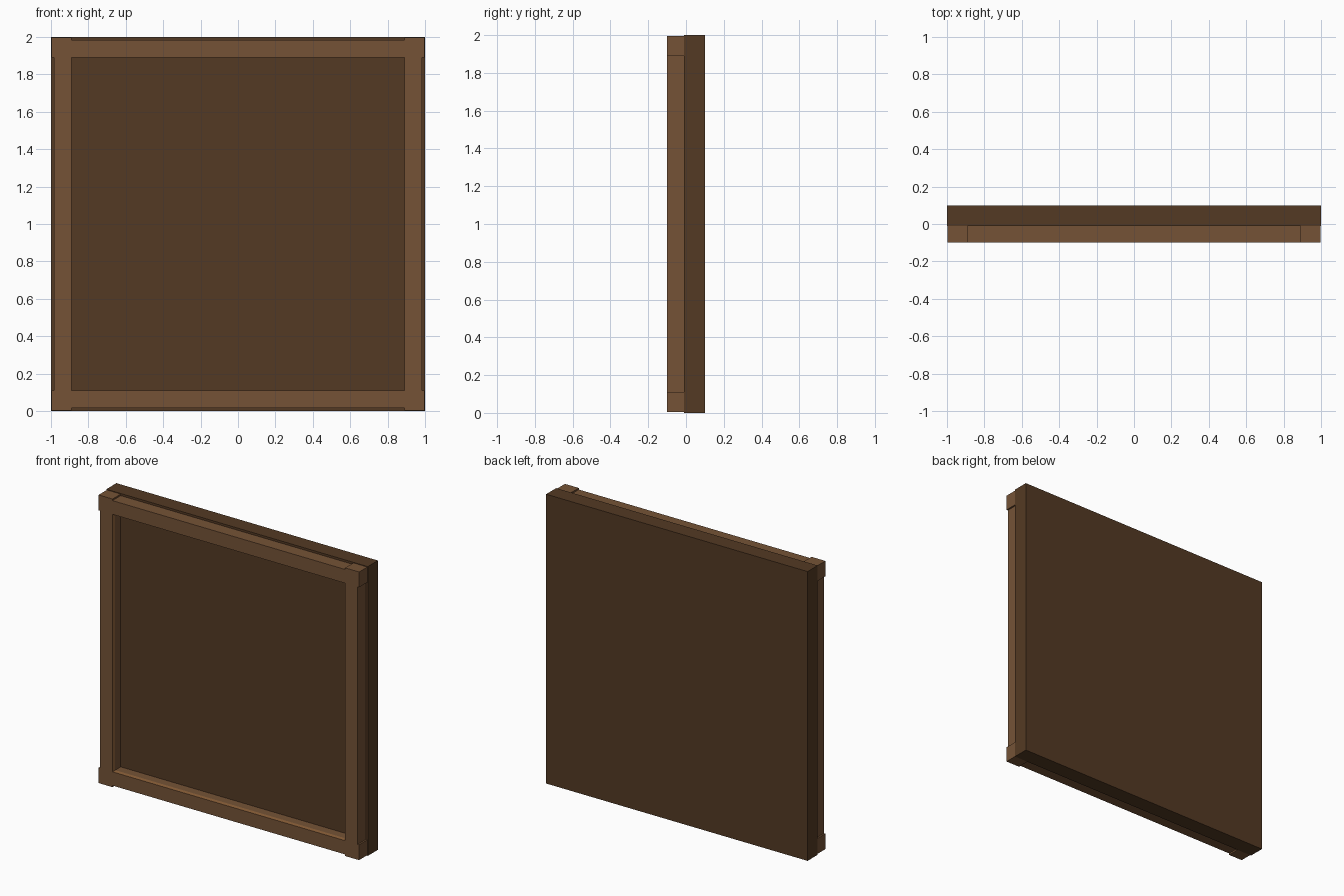
import bpy, bmesh
from math import pi
from mathutils import Matrix, Vector

cube = bpy.data.objects.get("Cube")
if cube:
    bpy.data.objects.remove(cube, do_unlink=True)


def material(name, rgb):
    mat = bpy.data.materials.new(name)
    mat.use_nodes = True
    mat.diffuse_color = (*rgb, 1)
    mat.node_tree.nodes["Principled BSDF"].inputs["Base Color"].default_value = (*rgb, 1)
    return mat


dark_wood = material("dark wood", (0.088, 0.042, 0.017))
frame_wood = material("frame wood", (0.178, 0.086, 0.037))
light_wood = material("light wood", (0.29, 0.13, 0.045))

FRONT, JOIN, BACK = -0.10, -0.01, 0.10   # depth planes
INNER, RAIL, CORNER = 0.89, 0.985, 0.996  # distances from the centre
LIP = -0.07                               # rear edge of the light inner strip
CENTRE = Vector((0, 0, 1))


def box(name, low, high, mats, turn=0, lip=False):
    """Box between two corners, measured from the panel centre, turned about y."""
    low, high = Vector(low), Vector(high)
    bm = bmesh.new()
    bmesh.ops.create_cube(bm, size=1)
    bmesh.ops.scale(bm, vec=high - low, verts=bm.verts)
    bmesh.ops.translate(bm, vec=(low + high) / 2, verts=bm.verts)
    if lip:
        # front strip of the face that looks into the opening
        bmesh.ops.bisect_plane(bm, geom=bm.verts[:] + bm.edges[:] + bm.faces[:],
                               plane_co=(0, LIP, 0), plane_no=(0, 1, 0))
        bm.normal_update()
        for f in bm.faces:
            if f.normal.z > 0.9 and f.calc_center_median().y < LIP:
                f.material_index = 1
    bm.transform(Matrix.Translation(CENTRE) @ Matrix.Rotation(turn, 4, "Y"))
    mesh = bpy.data.meshes.new(name)
    bm.to_mesh(mesh)
    bm.free()
    for m in mats:
        mesh.materials.append(m)
    obj = bpy.data.objects.new(name, mesh)
    bpy.context.collection.objects.link(obj)
    return obj


# Backing panel
box("back_panel", (-1, JOIN, -1), (1, BACK, 1), [dark_wood])

# Four rails and four slightly prouder corner blocks
for i, side in enumerate(("bottom", "first_side", "top", "second_side")):
    turn = i * pi / 2
    box(side + "_rail", (-INNER, FRONT, -RAIL), (INNER, JOIN, -INNER),
        [frame_wood, light_wood], turn, lip=True)
    box(side + "_corner_block", (INNER, FRONT, -CORNER), (CORNER, JOIN, -INNER),
        [frame_wood], turn)
